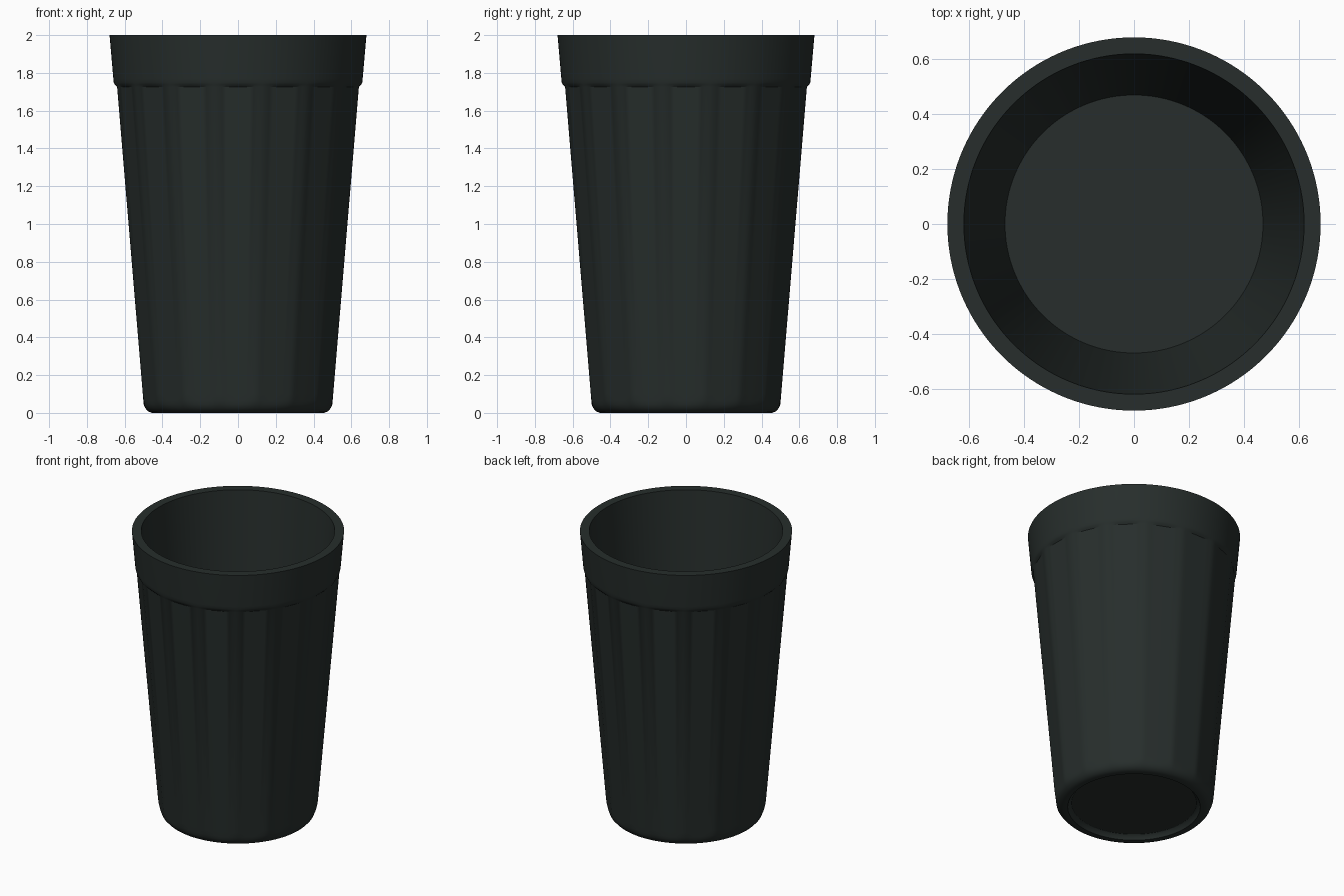
import bpy, bmesh, math

if "Cube" in bpy.data.objects:
    bpy.data.objects.remove(bpy.data.objects["Cube"])

SEG = 192
FACETS = 16
STEP = 2 * math.pi / FACETS

# Profile: (radius, height, facet weight); 1 = sixteen-sided, 0 = round
profile = [
    (0.400, 0.030, 0), (0.415, 0.020, 0), (0.425, 0.000, 0),   # recessed foot
    (0.455, 0.000, 0), (0.476, 0.008, 0), (0.492, 0.026, 0.1),  # rounded base
    (0.499, 0.045, 0.4), (0.501, 0.065, 0.8), (0.504, 0.100, 1),
    (0.640, 1.725, 1),                                        # faceted body
    (0.652, 1.737, 0.2), (0.658, 1.750, 0), (0.660, 1.770, 0),  # lip of the band
    (0.680, 2.000, 0), (0.620, 2.000, 0),                       # rim
    (0.470, 0.180, 0),                                        # inner wall and floor
]


def radius_at(r, w, a):
    """Blend a circle with a polygon whose corners are slightly eased."""
    off = (a + STEP / 2) % STEP - STEP / 2
    poly = min(1 / math.cos(off), 0.998 / math.cos(STEP / 2))
    return r * (1 + w * (poly - 1))


# Tumbler: one closed lathe of the profile
bm = bmesh.new()
rings = []
for r, z, w in profile:
    ring = []
    for i in range(SEG):
        a = 2 * math.pi * i / SEG
        q = radius_at(r, w, a)
        ring.append(bm.verts.new((q * math.cos(a), q * math.sin(a), z)))
    rings.append(ring)
for lo, hi in zip(rings, rings[1:]):
    for i in range(SEG):
        j = (i + 1) % SEG
        bm.faces.new((lo[i], lo[j], hi[j], hi[i]))
bm.faces.new(rings[0][::-1])
bm.faces.new(rings[-1])
bmesh.ops.recalc_face_normals(bm, faces=bm.faces[:])

mesh = bpy.data.meshes.new("tumbler")
bm.to_mesh(mesh)
bm.free()
tumbler = bpy.data.objects.new("tumbler", mesh)
bpy.context.collection.objects.link(tumbler)

# Dark green-black plastic
mat = bpy.data.materials.new("dark_plastic")
mat.diffuse_color = (0.020, 0.027, 0.025, 1)
mat.use_nodes = True
mat.node_tree.nodes["Principled BSDF"].inputs["Base Color"].default_value = mat.diffuse_color
mesh.materials.append(mat)

bpy.context.view_layer.objects.active = tumbler
tumbler.select_set(True)
bpy.ops.object.shade_smooth_by_angle(angle=math.radians(30))
